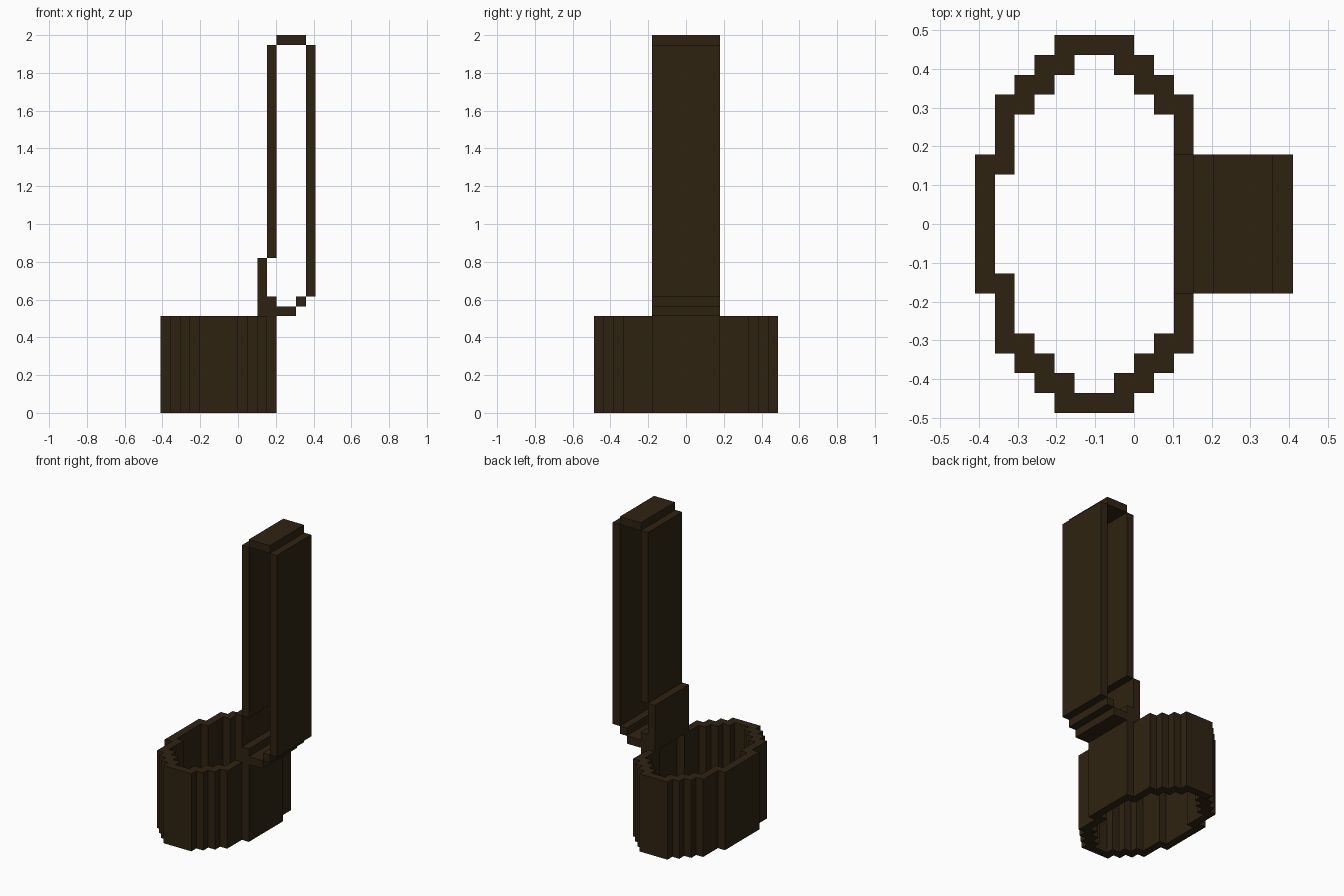
import bpy, bmesh

if "Cube" in bpy.data.objects:
    bpy.data.objects.remove(bpy.data.objects["Cube"])

U = 2 / 39  # block size: the model is 39 blocks tall

mat = bpy.data.materials.new("dark brown")
mat.diffuse_color = (0.028, 0.0165, 0.0056, 1)
mat.use_nodes = True
mat.node_tree.nodes["Principled BSDF"].inputs["Base Color"].default_value = mat.diffuse_color


def finish(bm, name):
    bmesh.ops.recalc_face_normals(bm, faces=bm.faces)
    me = bpy.data.meshes.new(name)
    bm.to_mesh(me)
    bm.free()
    me.materials.append(mat)
    ob = bpy.data.objects.new(name, me)
    bpy.context.collection.objects.link(ob)


def extrude_xz(name, pts, half_width=3.5):
    """Extrude an x/z profile (in blocks) across y."""
    bm = bmesh.new()
    face = bm.faces.new([bm.verts.new((x * U, -half_width * U, z * U)) for x, z in pts])
    res = bmesh.ops.extrude_face_region(bm, geom=[face])
    verts = [v for v in res["geom"] if isinstance(v, bmesh.types.BMVert)]
    bmesh.ops.translate(bm, verts=verts, vec=(0, 2 * half_width * U, 0))
    finish(bm, name)


def box_xz(name, x0, x1, z0, z1):
    extrude_xz(name, [(x0, z0), (x1, z0), (x1, z1), (x0, z1)])


# Stepped oval ring: one quarter outline, mirrored about x = -2 and y = 0
quarter = [(2, 9.5), (2, 8.5), (3, 8.5), (3, 7.5), (4, 7.5),
           (4, 6.5), (5, 6.5), (5, 3.5), (6, 3.5)]


def full_loop(q):
    half = q + [(x, -y) for x, y in reversed(q)]
    return half + [(-x, y) for x, y in reversed(half)]


outer = full_loop(quarter)
inner = full_loop([(x - 1, y - 1) for x, y in quarter])
bm = bmesh.new()
loops = [[bm.verts.new(((x - 2) * U, y * U, z * U)) for x, y in pts]
         for pts, z in ((outer, 0), (outer, 10), (inner, 10), (inner, 0))]
n = len(outer)
for a in range(4):
    la, lb = loops[a], loops[(a + 1) % 4]
    for i in range(n):
        j = (i + 1) % n
        bm.faces.new((la[i], la[j], lb[j], lb[i]))
finish(bm, "ring_band")

# Foot that joins the upright loop to the ring
extrude_xz("loop_foot", [(2, 10), (6, 10), (6, 11), (4, 11),
                         (4, 12), (3, 12), (3, 16), (2, 16)])

# Tall open loop made of plates
box_xz("loop_lower_step", 6, 7, 11, 12)
box_xz("loop_inner_plate", 3, 4, 16, 38)
box_xz("loop_outer_plate", 7, 8, 12, 38)
box_xz("loop_top_plate", 4, 7, 38, 39)
